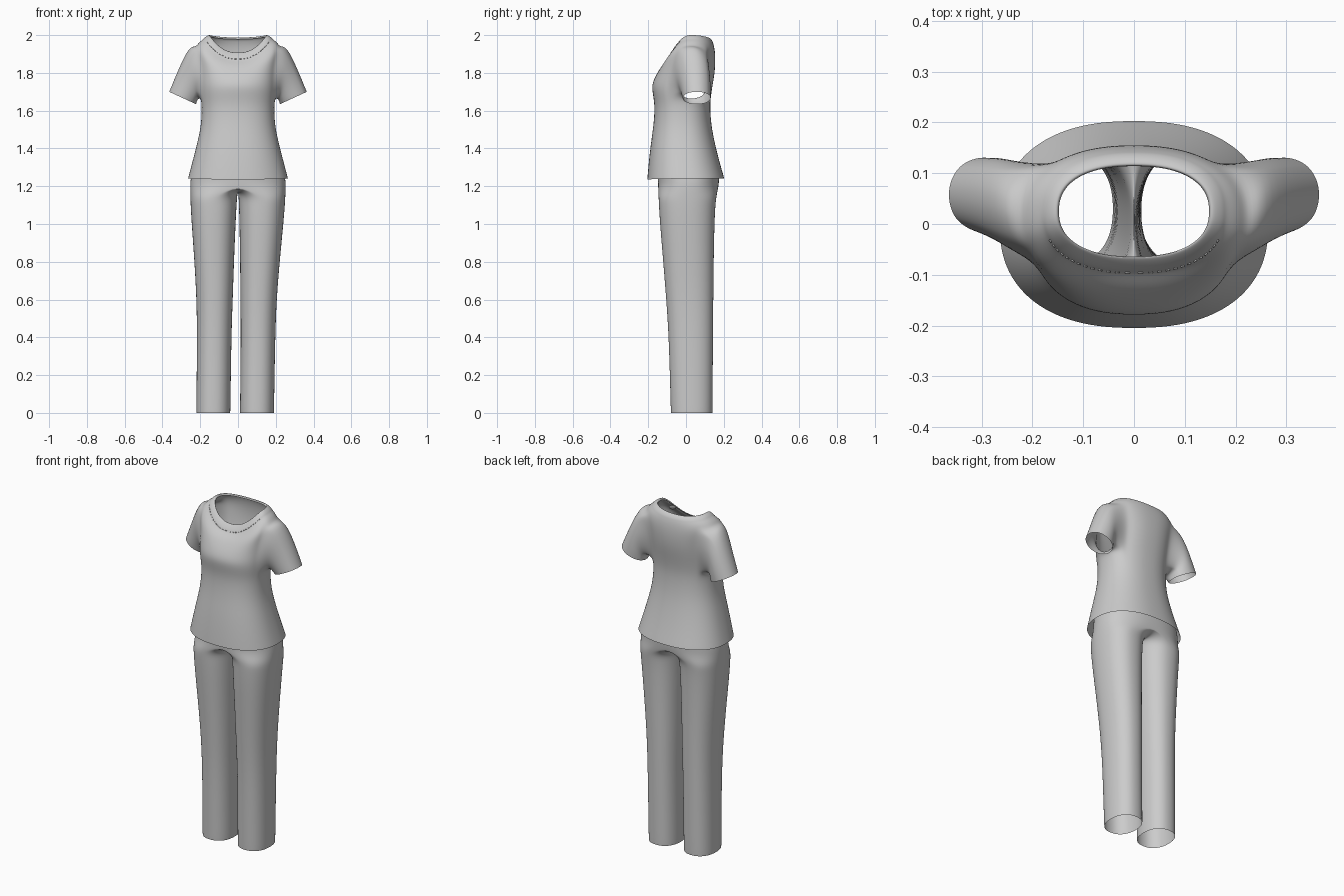
import bpy, bmesh, math
from mathutils import Vector

if "Cube" in bpy.data.objects:
    bpy.data.objects.remove(bpy.data.objects["Cube"])


def spow(v, p):
    return math.copysign(abs(v) ** p, v)


def finish(bm, name, levels):
    bmesh.ops.recalc_face_normals(bm, faces=bm.faces)
    me = bpy.data.meshes.new(name)
    bm.to_mesh(me)
    bm.free()
    ob = bpy.data.objects.new(name, me)
    bpy.context.collection.objects.link(ob)
    for p in me.polygons:
        p.use_smooth = True
    sub = ob.modifiers.new("smooth", 'SUBSURF')
    sub.levels = sub.render_levels = levels
    return ob


# Tunic body: rings of (z front, z side, z back, half width, y front, y back)
rings = [
    (1.236, 1.240, 1.240, .265, -.205, .203),
    (1.250, 1.252, 1.252, .262, -.204, .200),
    (1.32, 1.32, 1.32, .244, -.198, .180),
    (1.42, 1.42, 1.42, .218, -.187, .154),
    (1.52, 1.52, 1.52, .195, -.172, .134),
    (1.62, 1.62, 1.62, .191, -.165, .127),
    (1.68, 1.675, 1.68, .196, -.174, .132),
    (1.73, 1.73, 1.74, .200, -.182, .142),
    (1.77, 1.80, 1.80, .203, -.168, .152),
    (1.80, 1.87, 1.86, .211, -.152, .156),
    (1.83, 1.932, 1.91, .222, -.133, .154),
    (1.85, 1.963, 1.945, .206, -.115, .148),
    (1.868, 1.980, 1.963, .182, -.095, .142),
    (1.876, 1.987, 1.971, .177, -.093, .139),
    (1.893, 1.997, 1.984, .164, -.081, .129),
    (1.910, 2.003, 1.990, .150, -.065, .115),
    (1.903, 1.990, 1.978, .148, -.064, .114),
]
SEG, POW = 48, 2 / 2.35
bm = bmesh.new()
grid = []
for zf, zs, zb, rx, yf, yb in rings:
    row = []
    for k in range(SEG):
        a = 2 * math.pi * k / SEG
        s, c = math.sin(a), math.cos(a)
        z = zs + ((zf if s < 0 else zb) - zs) * s * s
        row.append(bm.verts.new((rx * spow(c, POW), (yf + yb) / 2 + (yb - yf) / 2 * spow(s, POW), z)))
    grid.append(row)

# Leave armholes open while skinning the body
arm_rows = range(6, 10)
arm_cols = set(range(-3, 6))
for i in range(len(grid) - 1):
    for k in range(SEG):
        right = k if k < SEG // 2 else k - SEG
        left = SEG // 2 - 1 - k
        if i in arm_rows and (right in arm_cols or left in arm_cols):
            continue
        n = (k + 1) % SEG
        bm.faces.new((grid[i][k], grid[i][n], grid[i + 1][n], grid[i + 1][k]))
bmesh.ops.delete(bm, geom=[v for v in bm.verts if not v.link_faces], context='VERTS')

# Sleeves: (centre, up axis, half depth), grown from the armhole edges
sleeve = [
    ((.236, .035, 1.803), (.022, 0, .142), .092),
    ((.267, .050, 1.732), (.047, 0, .092), .083),
    ((.290, .056, 1.674), (.069, 0, .041), .077),
    ((.293, .057, 1.667), (.072, 0, .033), .076),
]
open_edges = [e for e in bm.edges if e.is_boundary
              and all(1.65 < v.co.z < 1.945 and abs(v.co.x) > .1 for v in e.verts)]
chains = {}


def chain(v):
    if v not in chains:
        sx = math.copysign(1, v.co.x)
        t = math.atan2((v.co.z - 1.805) / .128, (v.co.y - .02) / .085)
        out = [v]
        for c, u, d in sleeve:
            p = Vector(c) + Vector(u) * math.sin(t) + Vector((0, d * math.cos(t), 0))
            p.x *= sx
            out.append(bm.verts.new(p))
        chains[v] = out
    return chains[v]


for e in open_edges:
    a, b = chain(e.verts[0]), chain(e.verts[1])
    for j in range(len(sleeve)):
        bm.faces.new((a[j], b[j], b[j + 1], a[j + 1]))
arm_edge = list({v for e in open_edges for v in e.verts})
bmesh.ops.smooth_vert(bm, verts=arm_edge, factor=.4, use_axis_x=True, use_axis_y=True, use_axis_z=True)
finish(bm, "tunic", 2)

# Trousers: leg rings (z, x inner, x outer, y front, y back)
legs = [
    (0.000, .026, .205, -.080, .140),
    (0.015, .025, .206, -.081, .141),
    (0.40, .025, .207, -.091, .143),
    (0.60, .020, .212, -.105, .145),
    (0.80, .016, .226, -.121, .147),
    (1.00, .010, .243, -.138, .151),
    (1.10, .006, .250, -.144, .156),
    (1.15, .003, .252, -.146, .162),
]
# Hip rings (z, half width, y front, y back)
hips = [
    (1.205, .254, -.148, .174),
    (1.26, .250, -.152, .178),
    (1.32, .236, -.150, .166),
    (1.38, .220, -.147, .148),
]
HALF = 16
bm = bmesh.new()


def oval(phi, cx, rx, yf, yb, z, side, power):
    x = cx + rx * spow(math.cos(phi), power)
    y = (yf + yb) / 2 + (yb - yf) / 2 * spow(math.sin(phi), power)
    return bm.verts.new((side * x - .015 * max(0, 1 - z / 1.2), y, z))


def skin(lower, upper, closed):
    n = len(lower)
    for k in range(n if closed else n - 1):
        m = (k + 1) % n
        bm.faces.new((lower[k], lower[m], upper[m], upper[k]))


for side in (1, -1):
    angles = [-math.pi / 2 + math.pi * k / HALF for k in range(2 * HALF)]
    rows = [[oval(a, (xi + xo) / 2, (xo - xi) / 2, yf, yb, z, side, .88) for a in angles]
            for z, xi, xo, yf, yb in legs]
    for lo, up in zip(rows, rows[1:]):
        skin(lo, up, True)
    outer = [[oval(a, 0, rx, yf, yb, z, side, .85) for a in angles[:HALF + 1]]
             for z, rx, yf, yb in hips]
    # Crotch seam on the centre plane closes the inside of each leg
    z, rx, yf, yb = hips[0]
    inner = [bm.verts.new((0, (yf + yb) / 2 + (yb - yf) / 2 * spow(math.sin(a), .85),
                           1.172 + .033 * abs(math.sin(a)) ** 3)) for a in angles[HALF + 1:]]
    skin(rows[-1], outer[0] + inner, True)
    for lo, up in zip(outer, outer[1:]):
        skin(lo, up, False)
bmesh.ops.remove_doubles(bm, verts=[v for v in bm.verts if v.co.z > 1.16], dist=.0008)
finish(bm, "trousers", 2)

# Neckline button: a small domed disc lying on the neck band
bpy.ops.mesh.primitive_uv_sphere_add(segments=24, ring_count=12, radius=.019, location=(.125, -.05, 1.927))
button = bpy.context.object
button.name = "neck_button"
button.scale = (1, 1, .45)
button.rotation_euler = (math.radians(50), 0, math.radians(30))
bpy.ops.object.shade_smooth()

# Stitching: short raised dashes along the lower edge of the neck band
bm = bmesh.new()
for k in range(26):
    pts = []
    for da in (-.02, .02):
        a = math.radians(-155 + 130 * k / 25) + da
        s, c = math.sin(a), math.cos(a)
        pts.append(Vector((.179 * spow(c, POW), .0235 + .1195 * spow(s, POW), 1.984 - .111 * s * s)))
    d = (pts[1] - pts[0])
    rot = d.to_track_quat('Z', 'Y').to_matrix().to_4x4()
    rot.translation = (pts[0] + pts[1]) / 2
    bmesh.ops.create_cone(bm, cap_ends=True, segments=6, radius1=.0018, radius2=.0018,
                          depth=d.length, matrix=rot)
finish(bm, "neck_stitching", 0)
